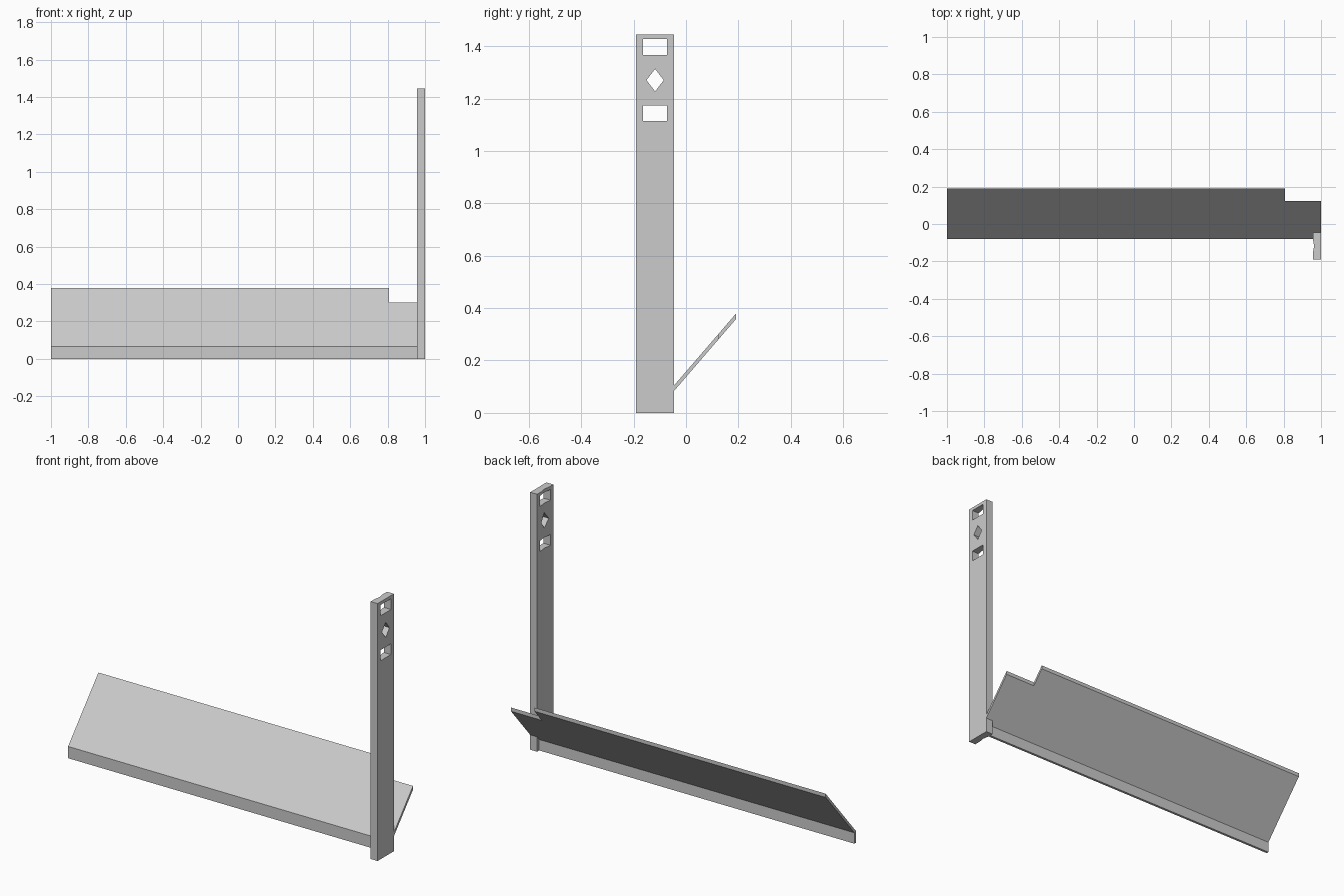
import bpy
import bmesh
from mathutils import Vector

if "Cube" in bpy.data.objects:
    bpy.data.objects.remove(bpy.data.objects["Cube"])

grey = bpy.data.materials.new("plain grey")
grey.diffuse_color = (0.6, 0.6, 0.6, 1.0)
grey.use_nodes = True
grey.node_tree.nodes["Principled BSDF"].inputs["Base Color"].default_value = grey.diffuse_color


def prism(name, points, sweep):
    """Close a flat outline and extrude it along the sweep vector."""
    bm = bmesh.new()
    face = bm.faces.new([bm.verts.new(p) for p in points])
    result = bmesh.ops.extrude_face_region(bm, geom=[face], use_keep_orig=True)
    moved = [v for v in result["geom"] if isinstance(v, bmesh.types.BMVert)]
    bmesh.ops.translate(bm, verts=moved, vec=Vector(sweep))
    bmesh.ops.recalc_face_normals(bm, faces=bm.faces)
    mesh = bpy.data.meshes.new(name)
    bm.to_mesh(mesh)
    bm.free()
    mesh.materials.append(grey)
    obj = bpy.data.objects.new(name, mesh)
    bpy.context.collection.objects.link(obj)
    return obj


LEFT, RIGHT, POST_X = -1.0, 1.0, 0.957
LIP_Y, LIP_BACK = -0.079, -0.065
POST_FRONT, POST_BACK, POST_TOP = -0.19, -0.046, 1.445
SHEET = 0.021


def slope(y):
    return 0.066 + (y - LIP_Y) * 1.16


# Sloping panel, notched around the post and at its upper right corner
outline = [(LEFT, LIP_Y), (POST_X, LIP_Y), (POST_X, POST_BACK), (RIGHT, POST_BACK),
           (RIGHT, 0.124), (0.808, 0.124), (0.808, 0.19), (LEFT, 0.19)]
prism("sloping_panel", [(x, y, slope(y)) for x, y in outline], (0, 0, -SHEET))

# Upright lip under the front edge of the panel
lip = [(LIP_Y, 0), (LIP_BACK, 0), (LIP_BACK, slope(LIP_BACK) - SHEET), (LIP_Y, slope(LIP_Y) - SHEET)]
prism("front_lip", [(LEFT, y, z) for y, z in lip], (POST_X - LEFT, 0, 0))

# Tall post with a shallow crease along its inner face
mid = (POST_FRONT + POST_BACK) / 2
section = [(POST_X, POST_FRONT), (RIGHT, POST_FRONT), (RIGHT, POST_BACK),
           (POST_X, POST_BACK), (POST_X, mid + 0.035), (POST_X + 0.006, mid), (POST_X, mid - 0.035)]
post = prism("post", [(x, y, 0) for x, y in section], (0, 0, POST_TOP))


# Two slots and a diamond through the top of the post
def slot(z):
    return [(mid - 0.046, z - 0.03), (mid + 0.046, z - 0.03), (mid + 0.046, z + 0.03), (mid - 0.046, z + 0.03)]


diamond = [(mid, 1.227), (mid + 0.033, 1.27), (mid, 1.313), (mid - 0.033, 1.27)]
bpy.context.view_layer.objects.active = post
for shape in (slot(1.397), diamond, slot(1.144)):
    cutter = prism("hole_cutter", [(0.9, y, z) for y, z in shape], (0.2, 0, 0))
    cutter.hide_render = True
    mod = post.modifiers.new("hole", "BOOLEAN")
    mod.operation = "DIFFERENCE"
    mod.solver = "EXACT"
    mod.object = cutter
    bpy.ops.object.modifier_apply(modifier=mod.name)
    bpy.data.objects.remove(cutter)
